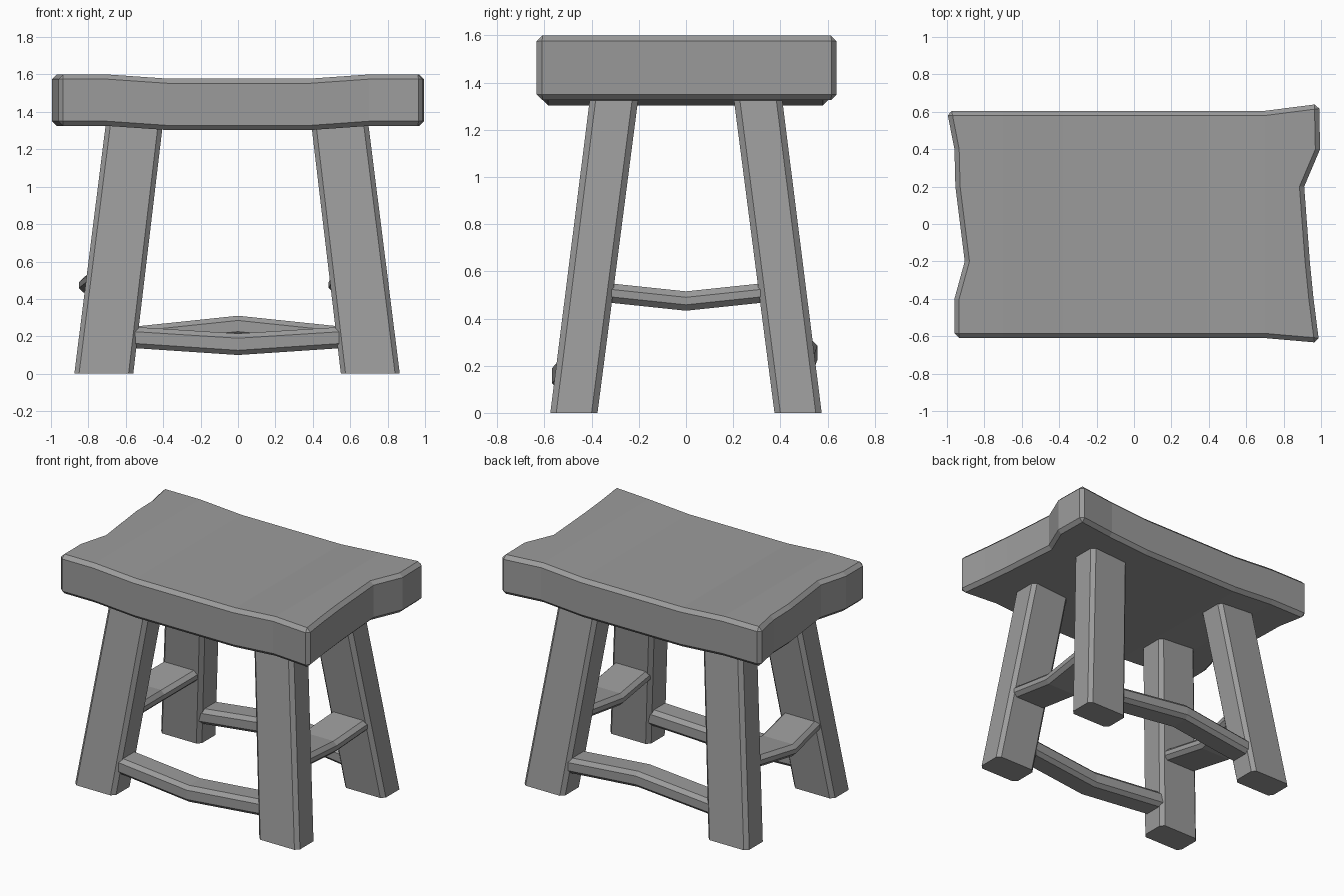
import bpy
import bmesh

CHAMFER = 0.025

cube = bpy.data.objects.get("Cube")
if cube:
    bpy.data.objects.remove(cube, do_unlink=True)

grey = bpy.data.materials.new("plain_grey")
grey.use_nodes = True
colour = (0.33, 0.33, 0.33, 1)
grey.diffuse_color = colour
grey.node_tree.nodes["Principled BSDF"].inputs["Base Color"].default_value = colour


def finish(name, bm):
    bmesh.ops.recalc_face_normals(bm, faces=bm.faces)
    mesh = bpy.data.meshes.new(name)
    bm.to_mesh(mesh)
    bm.free()
    mesh.materials.append(grey)
    obj = bpy.data.objects.new(name, mesh)
    bpy.context.collection.objects.link(obj)
    return obj


def beam(name, sections):
    """Loft four-cornered sections into a beam and chamfer its long edges."""
    bm = bmesh.new()
    rings = [[bm.verts.new(p) for p in ring] for ring in sections]
    long_edges = []
    for a, b in zip(rings, rings[1:]):
        for i in range(4):
            j = (i + 1) % 4
            bm.faces.new((a[i], a[j], b[j], b[i]))
        long_edges += [bm.edges.get((a[i], b[i])) for i in range(4)]
    bm.faces.new(rings[0])
    bm.faces.new(rings[-1])
    bmesh.ops.bevel(bm, geom=long_edges, offset=CHAMFER, segments=1,
                    affect='EDGES', profile=0.5)
    return finish(name, bm)


# Seat: slab with a shallow dip and uneven ends
xs = [-1, -0.7, -0.38, 0.39, 0.7, 1]
ys = [-0.61, -0.4, -0.2, 0.2, 0.4, 0.605]
right_end = [-0.96, -0.96, -0.905, -0.955, -0.96, -1.0]
left_end = [0.99, 0.96, 0.94, 0.91, 0.995, 0.99]
last = len(xs) - 1


def seat_point(i, j, z):
    x, y = xs[i], ys[j]
    if i == 0:
        x = right_end[j]
    elif i == last:
        x = left_end[j]
        y += {0: -0.025, last: 0.037}.get(j, 0)
    return x, y, z - (0.022 if i in (2, 3) else 0)


bm = bmesh.new()
n = range(last + 1)
bottom, top = [[[bm.verts.new(seat_point(i, j, z)) for j in n] for i in n]
               for z in (1.325, 1.6)]
for layer in (bottom, top):
    for i in range(last):
        for j in range(last):
            bm.faces.new((layer[i][j], layer[i + 1][j],
                          layer[i + 1][j + 1], layer[i][j + 1]))
for k in range(last):
    for i0, j0, i1, j1 in ((k, 0, k + 1, 0), (k, last, k + 1, last),
                           (0, k, 0, k + 1), (last, k, last, k + 1)):
        bm.faces.new((bottom[i0][j0], bottom[i1][j1], top[i1][j1], top[i0][j0]))
seat = finish("seat", bm)
bevel = seat.modifiers.new("chamfer", 'BEVEL')
bevel.width = CHAMFER
bevel.segments = 1
bevel.limit_method = 'ANGLE'
bevel.angle_limit = 0.7

# Legs: splayed outwards both ways
for side, sx, shift in (("right", -1, -0.01), ("left", 1, 0)):
    for end, sy in (("front", -1), ("back", 1)):
        rings = []
        for z, x0, x1, y0, y1 in ((0, 0.55, 0.865, 0.375, 0.575),
                                  (1.35, 0.39, 0.695, 0.2, 0.405)):
            rings.append([(sx * x + shift, sy * y, z)
                          for x, y in ((x0, y0), (x1, y0), (x1, y1), (x0, y1))])
        beam(f"{end}_{side}_leg", rings)


def stretcher(name, along_x, half, ends, middle):
    """Bent rail; ends and middle give its inner, outer, low and high limits."""
    rings = []
    for t, (a, b, low, high) in ((-half, ends), (0, middle), (half, ends)):
        corners = ((a, low), (b, low), (b, high), (a, high))
        rings.append([(t, c, z) if along_x else (c, t, z) for c, z in corners])
    beam(name, rings)


# Low rails at front and back, higher wide rails at the sides
stretcher("front_stretcher", True, 0.6,
          (-0.36, -0.535, 0.14, 0.253), (-0.39, -0.567, 0.1, 0.215))
stretcher("back_stretcher", True, 0.6,
          (0.36, 0.535, 0.14, 0.247), (0.38, 0.557, 0.2, 0.31))
stretcher("right_stretcher", False, 0.38,
          (-0.52, -0.8, 0.473, 0.555), (-0.57, -0.85, 0.433, 0.515))
stretcher("left_stretcher", False, 0.38,
          (0.505, 0.785, 0.473, 0.555), (0.485, 0.765, 0.433, 0.515))
